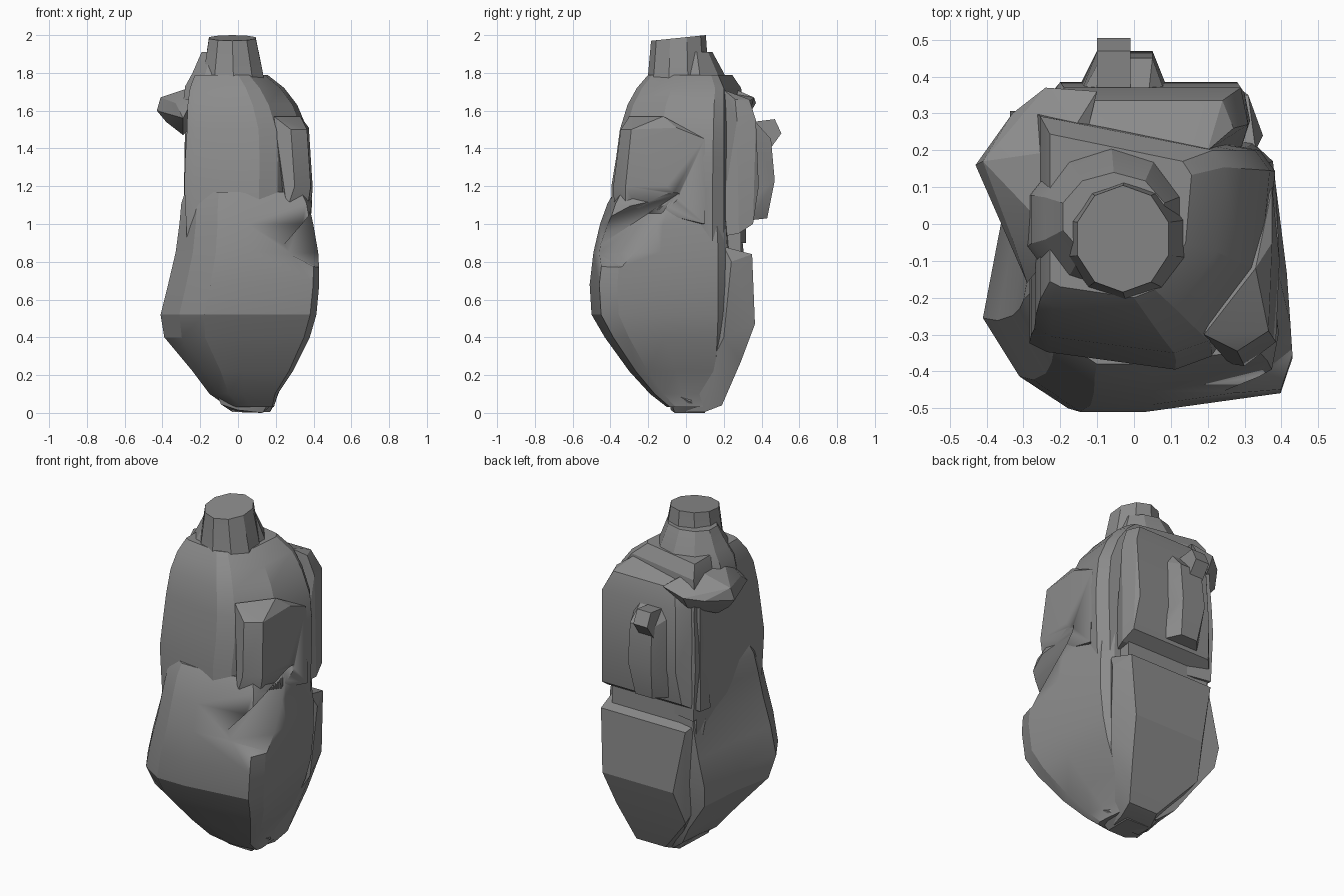
import bpy, bmesh, math

GREY = bpy.data.materials.new("dark_grey")
GREY.diffuse_color = (.26, .26, .26, 1)


def finish(name, bm, angle=22):
    bmesh.ops.recalc_face_normals(bm, faces=bm.faces)
    mesh = bpy.data.meshes.new(name)
    bm.to_mesh(mesh)
    bm.free()
    mesh.materials.append(GREY)
    ob = bpy.data.objects.new(name, mesh)
    bpy.context.collection.objects.link(ob)
    bpy.ops.object.select_all(action='DESELECT')
    ob.select_set(True)
    bpy.context.view_layer.objects.active = ob
    bpy.ops.object.shade_smooth_by_angle(angle=math.radians(angle))
    return ob


def loft(name, outline, sections, tilt=0):
    """Stretch a unit outline into (z, x0, x1, y0, y1) at each section."""
    bm = bmesh.new()
    rings = []
    for i, (z, x0, x1, y0, y1) in enumerate(sections):
        t = tilt if i == len(sections) - 1 else 0
        rings.append([bm.verts.new((x0 + u * (x1 - x0), y0 + v * (y1 - y0), z - t * (1 - v)))
                      for u, v in outline])
    n = len(outline)
    for a, b in zip(rings, rings[1:]):
        for i in range(n):
            j = (i + 1) % n
            bm.faces.new((a[i], a[j], b[j], b[i]))
    bm.faces.new(rings[0][::-1])
    bm.faces.new(rings[-1])
    return finish(name, bm)


def hull(name, pts):
    bm = bmesh.new()
    for p in pts:
        bm.verts.new(p)
    bmesh.ops.convex_hull(bm, input=bm.verts[:])
    junk = [v for v in bm.verts if not v.link_faces]
    bmesh.ops.delete(bm, geom=junk, context='VERTS')
    return finish(name, bm)


def slab(name, rows):
    """Hull of x-aligned edges, each given as (x0, x1, y, z)."""
    return hull(name, [(x, y, z) for x0, x1, y, z in rows for x in (x0, x1)])


def cut(ob, cutter):
    m = ob.modifiers.new("notch", 'BOOLEAN')
    m.operation, m.solver, m.object = 'DIFFERENCE', 'EXACT', cutter
    bpy.context.view_layer.objects.active = ob
    # keep the notch ahead of any smoothing modifier
    bpy.ops.object.modifier_move_to_index(modifier=m.name, index=0)
    bpy.ops.object.modifier_apply(modifier=m.name)


# lower body with a wide chamfer on the front left
lower = loft("lower_body",
             [(.28, 0), (.5, 0), (.96, .07), (1, .2), (.98, .5), (.93, .93), (.86, 1),
              (.09, 1.12), (.06, .7), (0, .34), (.12, .12)],
             [(.03, -.05, .19, -.1, .13), (.1, -.15, .21, -.19, .16), (.22, -.24, .29, -.3, .19),
              (.4, -.39, .38, -.43, .21), (.52, -.41, .415, -.5, .22), (.68, -.37, .43, -.51, .22),
              (.85, -.33, .43, -.49, .22), (1.0, -.31, .41, -.455, .21), (1.11, -.3, .39, -.415, .2),
              (1.17, -.28, .36, -.38, .19)])

# upper body: front slants back to the left, corner chamfered on the right
upper = loft("upper_body",
             [(.03, .12), (.1, .08), (.6, 0), (.74, .06), (.95, .4), (.99, .9), (.93, 1),
              (.03, 1.2)],
             [(.9, -.29, .38, -.39, .2), (1.2, -.305, .39, -.395, .2), (1.35, -.3, .39, -.37, .2),
              (1.5, -.29, .375, -.35, .2), (1.63, -.285, .32, -.31, .2),
              (1.72, -.27, .25, -.26, .2), (1.79, -.24, .16, -.2, .17)])

# chest corner block with a small ledge on top
chest = hull("chest_corner", [(.19, -.3, 1.57), (.33, -.12, 1.57), (.375, -.05, 1.51),
                              (.28, -.345, 1.5), (.365, -.29, 1.5), (.3, -.385, 1.2),
                              (.385, -.32, 1.2), (.26, -.38, 1.08), (.37, -.32, 1.1),
                              (.395, -.1, 1.2), (.375, .1, 1.45), (.385, .1, 1.0), (.2, -.1, 1.0)])

# slanting notch at the right waist
notch = hull("notch_cutter", [(.23, -.5, .86), (.37, -.04, 1.16), (.6, -.55, .65), (.6, -.2, .7),
                              (.6, -.02, .98), (.6, -.6, 1.2), (.6, 0, 1.22)])
for body in (lower, upper, chest):
    cut(body, notch)
bpy.data.objects.remove(notch)

# jutting left shoulder
hull("left_shoulder", [(-.2, -.05, 1.74), (-.2, .2, 1.74), (-.41, .17, 1.67), (-.43, .16, 1.6),
                       (-.38, .14, 1.54), (-.29, .12, 1.47), (-.29, -.16, 1.56), (-.33, .3, 1.62),
                       (-.24, .37, 1.64), (-.1, .36, 1.67), (-.24, .33, 1.57), (-.33, -.04, 1.64)])

# back plates above and below the horizontal groove
slab("upper_back_plate",
     [(-.28, .28, .17, .93), (-.29, .315, .28, .95), (-.22, .3, .355, 1.0), (-.2, .28, .385, 1.2),
      (-.19, .29, .37, 1.55), (-.16, .24, .335, 1.66), (-.2, .2, .2, 1.71),
      (-.28, .31, .27, 1.55), (-.27, .27, .26, 1.66)])
slab("lower_back_plate",
     [(-.03, .14, .0, .005), (-.03, .17, .1, .005), (.0, .19, .19, .04), (-.2, .25, .29, .27),
      (-.25, .33, .2, .4), (-.17, .29, .365, .47), (-.28, .35, .24, .8), (-.24, .31, .35, .84),
      (-.27, .33, .2, .88)])
slab("groove_core", [(-.27, .28, y, z) for y in (.1, .29) for z in (.8, 1.0)])

# tapered tip under the body
hull("foot_tip", [(-.09, -.08, .045), (.0, -.08, .015), (.13, -.06, 0), (.2, .02, .06),
                  (-.03, .1, .005), (.13, .1, 0), (-.12, -.1, .12), (.2, -.1, .12), (.1, .15, .12)])

# raised pod on the back with a small knob
slab("back_pod",
     [(-.15, .09, .34, 1.02), (-.08, .03, .43, 1.03), (-.1, .05, .47, 1.23), (-.09, .05, .45, 1.45),
      (-.15, .09, .34, 1.5), (-.1, .04, .36, 1.55), (-.15, .09, .37, 1.15)])
slab("pod_knob", [(-.1, -.01, y, z) for y, z in
                  [(.35, 1.54), (.47, 1.555), (.505, 1.48), (.44, 1.39), (.36, 1.42)]])

# collar and neck
ring = [(.5 + .5 * math.cos(math.tau * (i + .5) / 10), .5 + .5 * math.sin(math.tau * (i + .5) / 10))
        for i in range(10)]
loft("collar", ring, [(1.66, -.3, .17, -.22, .24), (1.73, -.29, .15, -.2, .225),
                      (1.8, -.25, .13, -.17, .2), (1.91, -.2, .09, -.1, .14)])
loft("neck", ring, [(1.74, -.2, .15, -.21, .13), (1.8, -.19, .14, -.2, .12),
                    (2.0, -.16, .1, -.185, .105)], tilt=.03)
